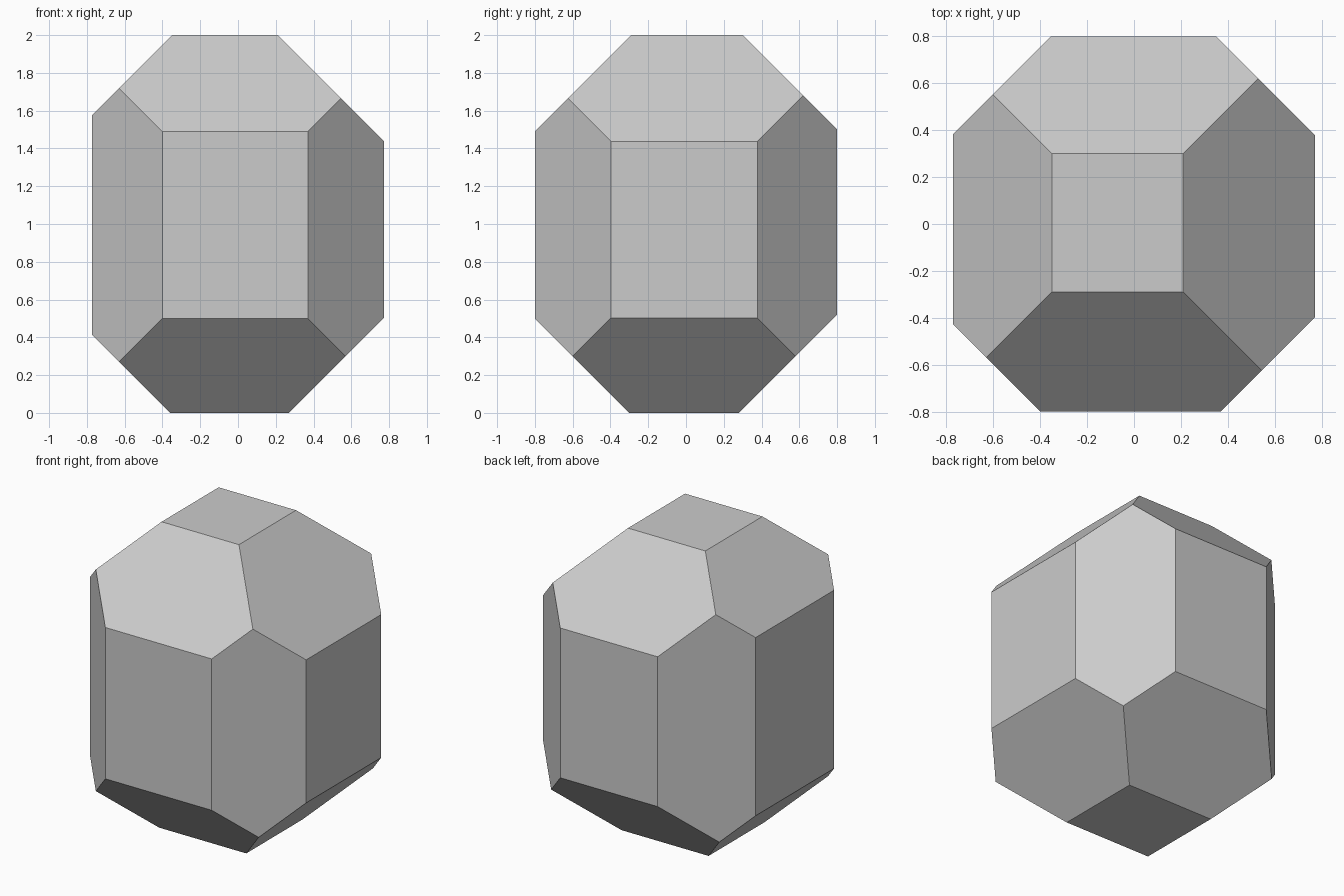
import bpy, bmesh
from mathutils import Vector

if "Cube" in bpy.data.objects:
    bpy.data.objects.remove(bpy.data.objects["Cube"])

# Block: starting box, x +-0.775, y +-0.8, z 0..2
bm = bmesh.new()
bmesh.ops.create_cube(bm, size=2)
for v in bm.verts:
    v.co = Vector((v.co.x * 0.772, v.co.y * 0.8, v.co.z + 1))

# Bevel planes: normal and offset (normal . p = offset), one per box edge
CUTS = [
    ((-1, 0, 1), 2.35), ((1, 0, 1), 2.21), ((-1, 0, -1), 0.36), ((1, 0, -1), 0.27),
    ((0, -1, 1), 2.29), ((0, 1, 1), 2.30), ((0, -1, -1), 0.30), ((0, 1, -1), 0.28),
    ((-1, 1, 0), 1.155), ((1, 1, 0), 1.15), ((-1, -1, 0), 1.20), ((1, -1, 0), 1.17),
]


def slice_off(normal, offset):
    n = Vector(normal)
    res = bmesh.ops.bisect_plane(
        bm, geom=bm.verts[:] + bm.edges[:] + bm.faces[:], dist=1e-5,
        plane_co=n * offset / n.length_squared, plane_no=n, clear_outer=True)
    rim = [e for e in res["geom_cut"] if isinstance(e, bmesh.types.BMEdge)]
    bmesh.ops.contextual_create(bm, geom=rim)


for normal, offset in CUTS:
    slice_off(normal, offset)
bmesh.ops.recalc_face_normals(bm, faces=bm.faces[:])

mesh = bpy.data.meshes.new("faceted_block")
bm.to_mesh(mesh)
bm.free()
block = bpy.data.objects.new("faceted_block", mesh)
bpy.context.collection.objects.link(block)
